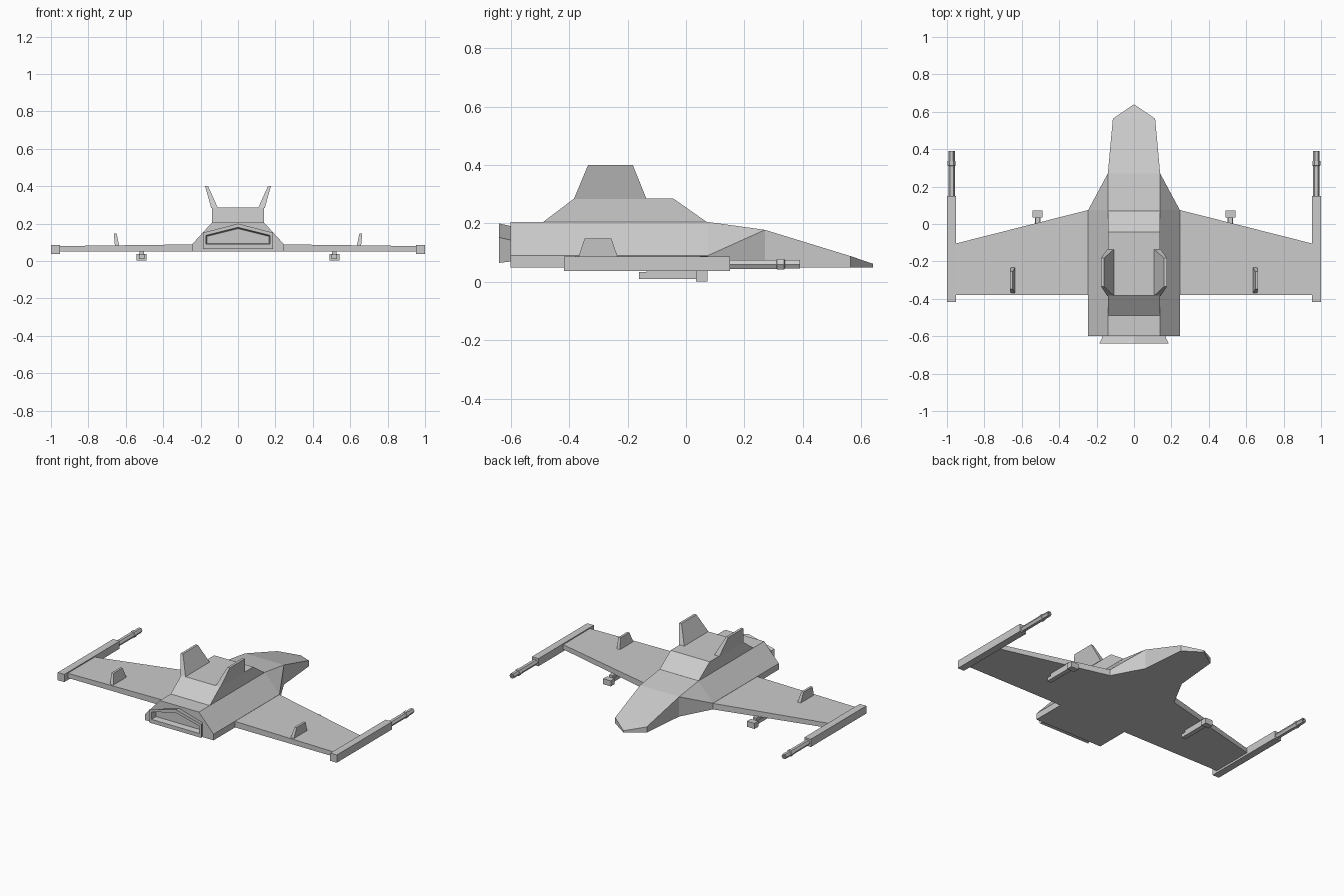
import bpy, bmesh, math

if "Cube" in bpy.data.objects:
    bpy.data.objects.remove(bpy.data.objects["Cube"])


def loft(name, rings, side=1):
    """Skin a list of equal-length point rings and cap both ends."""
    bm = bmesh.new()
    rows = [[bm.verts.new((x * side, y, z)) for x, y, z in r] for r in rings]
    n = len(rows[0])
    for a, b in zip(rows, rows[1:]):
        for i in range(n):
            j = (i + 1) % n
            bm.faces.new((a[i], a[j], b[j], b[i]))
    bm.faces.new(rows[0])
    bm.faces.new(rows[-1])
    bmesh.ops.remove_doubles(bm, verts=bm.verts, dist=1e-5)
    bmesh.ops.recalc_face_normals(bm, faces=bm.faces)
    me = bpy.data.meshes.new(name)
    bm.to_mesh(me)
    bm.free()
    ob = bpy.data.objects.new(name, me)
    bpy.context.collection.objects.link(ob)
    return ob


def rect_z(x0, x1, y0, y1, z):
    return [(x0, y0, z), (x1, y0, z), (x1, y1, z), (x0, y1, z)]


def box(name, x0, x1, y0, y1, z0, z1, side):
    return loft(name, [rect_z(x0, x1, y0, y1, z0), rect_z(x0, x1, y0, y1, z1)], side)


def hexagon(cx, cz, r, y):
    return [(cx + r * math.cos(k * math.pi / 3), y, cz + r * math.sin(k * math.pi / 3))
            for k in range(6)]


# Fuselage: station y, base half width, shoulder (x, z), top (x, z)
stations = [
    (-0.60, 0.245, 0.245, 0.09, 0.14, 0.205),
    (0.075, 0.245, 0.245, 0.09, 0.14, 0.205),
    (0.27, 0.14, 0.14, 0.178, 0.14, 0.178),
    (0.563, 0.113, 0.113, 0.088, 0.113, 0.088),
    (0.64, 0.0, 0.0, 0.062, 0.0, 0.062),
]
loft("fuselage", [[(-b, y, 0.05), (b, y, 0.05), (s, y, zs), (t, y, zt), (-t, y, zt), (-s, y, zs)]
                  for y, b, s, zs, t, zt in stations])

# Cockpit hump
loft("canopy", [rect_z(-0.14, 0.14, -0.49, 0.072, 0.204),
                rect_z(-0.14, 0.14, -0.383, -0.043, 0.285)])


# Engine nozzle with a recessed opening
def nozzle(w, low, mid, peak, y):
    return [(-w, y, low), (w, y, low), (w, y, mid), (0, y, peak), (-w, y, mid)]


loft("engine_nozzle", [nozzle(0.165, 0.07, 0.142, 0.19, -0.595),
                       nozzle(0.186, 0.065, 0.152, 0.2, -0.64),
                       nozzle(0.172, 0.09, 0.137, 0.18, -0.64),
                       nozzle(0.165, 0.095, 0.132, 0.173, -0.602)])

for side, tag in ((1, "right"), (-1, "left")):
    # Tapered wing
    loft("wing_" + tag,
         [[(x, -0.38, 0.05), (x, y, 0.05), (x, y, z), (x, -0.38, z)]
          for x, y, z in ((0.24, 0.076, 0.089), (0.955, -0.105, 0.08))], side)

    # Wing tip pod and its hollow six-sided cannon
    box("tip_pod_" + tag, 0.953, 1.0, -0.417, 0.15, 0.037, 0.087, side)
    profile = [(0.018, 0.145), (0.018, 0.31), (0.021, 0.312), (0.021, 0.336),
               (0.017, 0.338), (0.017, 0.39), (0.009, 0.39), (0.009, 0.35)]
    loft("tip_cannon_" + tag, [hexagon(0.975, 0.06, r, y) for r, y in profile], side)

    # Gun slung under the wing
    box("gun_pylon_" + tag, 0.503, 0.527, -0.135, 0.035, 0.032, 0.053, side)
    box("gun_barrel_" + tag, 0.5, 0.53, -0.16, 0.036, 0.01, 0.034, side)
    box("gun_muzzle_" + tag, 0.488, 0.542, 0.034, 0.073, 0.002, 0.038, side)

    # Tail fin leaning outward from the hump
    loft("tail_fin_" + tag, [rect_z(0.107, 0.143, -0.384, -0.135, 0.283),
                             rect_z(0.16, 0.176, -0.335, -0.182, 0.4)], side)

    # Small fin on the wing
    loft("wing_fin_" + tag, [rect_z(0.635, 0.658, -0.37, -0.232, 0.08),
                             rect_z(0.649, 0.664, -0.347, -0.255, 0.148)], side)
